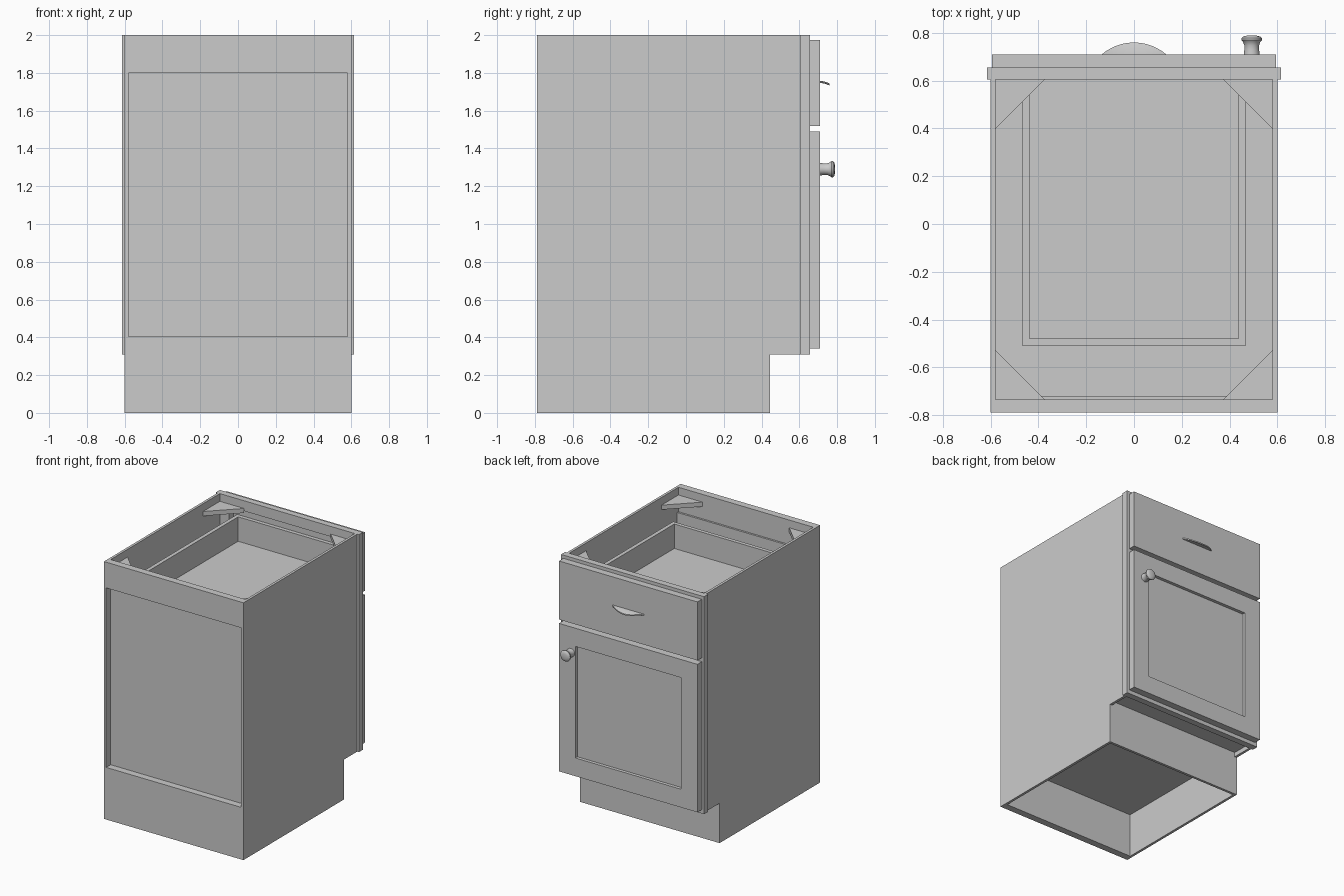
import bpy, bmesh, math
from mathutils import Matrix, Vector

if "Cube" in bpy.data.objects:
    bpy.data.objects.remove(bpy.data.objects["Cube"], do_unlink=True)

GREY = (0.6, 0.6, 0.6, 1)
mat = bpy.data.materials.new("plain grey")
mat.use_nodes = True
mat.diffuse_color = GREY
mat.node_tree.nodes["Principled BSDF"].inputs["Base Color"].default_value = GREY


def finish(name, bm):
    bmesh.ops.recalc_face_normals(bm, faces=bm.faces)
    me = bpy.data.meshes.new(name)
    bm.to_mesh(me)
    bm.free()
    me.materials.append(mat)
    ob = bpy.data.objects.new(name, me)
    bpy.context.collection.objects.link(ob)
    return ob


def box_mesh(x, y, z):
    bm = bmesh.new()
    bmesh.ops.create_cube(bm, size=1)
    for v in bm.verts:
        v.co = [r[0] if c < 0 else r[1] for c, r in zip(v.co, (x, y, z))]
    return bm


def box(name, x, y, z):
    return finish(name, box_mesh(x, y, z))


def prism(name, points, offset):
    bm = bmesh.new()
    face = bm.faces.new([bm.verts.new(p) for p in points])
    ext = bmesh.ops.extrude_face_region(bm, geom=[face], use_keep_orig=True)
    verts = [g for g in ext["geom"] if isinstance(g, bmesh.types.BMVert)]
    bmesh.ops.translate(bm, verts=verts, vec=Vector(offset))
    return finish(name, bm)


def smooth(ob, angle):
    bpy.ops.object.select_all(action="DESELECT")
    ob.select_set(True)
    bpy.context.view_layer.objects.active = ob
    bpy.ops.object.shade_smooth_by_angle(angle=math.radians(angle))


BACK, FRONT, FACE, DOOR = -0.79, 0.606, 0.656, 0.71
TOE, KICK = 0.444, 0.31
IN, OUT = 0.58, 0.60
RAIL_IN = -0.735

# Carcass sides with toe notch, face frame stiles, corner braces, drawer sides
side_profile = [(BACK, 0), (TOE, 0), (TOE, KICK), (FRONT, KICK), (FRONT, 2), (BACK, 2)]
for s, label in ((1, "left"), (-1, "right")):
    prism(label + "_side", [(s * IN, y, z) for y, z in side_profile], (s * (OUT - IN), 0, 0))
    box(label + "_stile", sorted((s * 0.5, s * 0.615)), (FRONT, FACE), (KICK, 2))
    for y, d, end in ((FRONT, -1, "front"), (RAIL_IN, 1, "back")):
        tri = [(s * IN, y), (s * (IN - 0.207), y), (s * IN, y + d * 0.207)]
        prism(f"{end}_{label}_brace", [(a, b, 1.905) for a, b in tri], (0, 0, 0.035))
    box(label + "_drawer_side", sorted((s * 0.437, s * 0.467)), (-0.51, FACE), (1.62, 1.85))

# Carcass back, floor and toe board
W = (-IN, IN)
box("back_top_rail", W, (BACK, RAIL_IN), (1.80, 2))
box("back_bottom_rail", W, (BACK, RAIL_IN), (0, 0.405))
box("back_panel", W, (RAIL_IN, -0.72), (0.35, 1.81))
box("cabinet_floor", W, (RAIL_IN, FRONT), (0.345, 0.37))
box("toe_board", W, (TOE - 0.02, TOE), (0, 0.345))

# Face frame rails
for name, z in (("top", (1.92, 2)), ("middle", (1.46, 1.55)), ("bottom", (KICK, 0.40))):
    box(name + "_frame_rail", (-0.5, 0.5), (FRONT, FACE), z)

# Drawer box
D = (-0.437, 0.437)
box("drawer_back", D, (-0.51, -0.48), (1.62, 1.85))
box("drawer_box_front", D, (FRONT + 0.02, FACE), (1.62, 1.85))
box("drawer_floor", D, (-0.48, FRONT + 0.02), (1.63, 1.66))

# Drawer front and door with recessed panel
P = (-0.595, 0.595)
box("drawer_front", P, (FACE, DOOR), (1.52, 1.975))
bm = box_mesh(P, (FACE, DOOR), (0.34, 1.49))
bm.normal_update()
front = max(bm.faces, key=lambda f: f.calc_center_median().y)
bmesh.ops.recalc_face_normals(bm, faces=bm.faces)
bmesh.ops.inset_region(bm, faces=[front], thickness=0.2)
rim = bmesh.ops.inset_region(bm, faces=[front], thickness=0.001)
bmesh.ops.translate(bm, verts=front.verts[:], vec=(0, -0.024, 0))
finish("door", bm)

# Crescent drawer pull, drooping slightly toward its tip
half, rise = 0.135, 0.05
radius = (half ** 2 + rise ** 2) / (2 * rise)
span = math.asin(half / radius)
bm = bmesh.new()
N = 24
rows = []
for i in range(N + 1):
    a = span * (2 * i / N - 1)
    x, d = radius * math.sin(a), max(radius * math.cos(a) - radius + rise, 0)
    row = []
    for t in (0, 0.5, 1):
        drop = 0.014 * (t * d / rise) ** 2
        row.append([bm.verts.new((x, DOOR + t * d, z - drop)) for z in (1.757, 1.747)])
    rows.append(row)
for r, q in zip(rows, rows[1:]):
    for k in (0, 1):
        for j in (0, 1):
            bm.faces.new((r[k][j], q[k][j], q[k + 1][j], r[k + 1][j]))
    for k in (0, 2):
        bm.faces.new((r[k][0], q[k][0], q[k][1], r[k][1]))
bmesh.ops.remove_doubles(bm, verts=bm.verts, dist=0.0002)
smooth(finish("drawer_pull", bm), 40)

# Turned door knob
profile = [(0, 0), (0.033, 0), (0.031, 0.02), (0.031, 0.038), (0.036, 0.052),
           (0.043, 0.06), (0.043, 0.068), (0.036, 0.075), (0.02, 0.079), (0, 0.08)]
bm = bmesh.new()
verts = [bm.verts.new((r, y, 0)) for r, y in profile]
edges = [bm.edges.new(p) for p in zip(verts, verts[1:])]
bmesh.ops.spin(bm, geom=verts + edges, cent=(0, 0, 0), axis=(0, 1, 0),
               angle=math.tau, steps=24, use_duplicate=False)
bmesh.ops.remove_doubles(bm, verts=bm.verts, dist=0.0002)
bmesh.ops.transform(bm, matrix=Matrix.Translation((0.493, DOOR, 1.29)), verts=bm.verts)
smooth(finish("door_knob", bm), 40)
